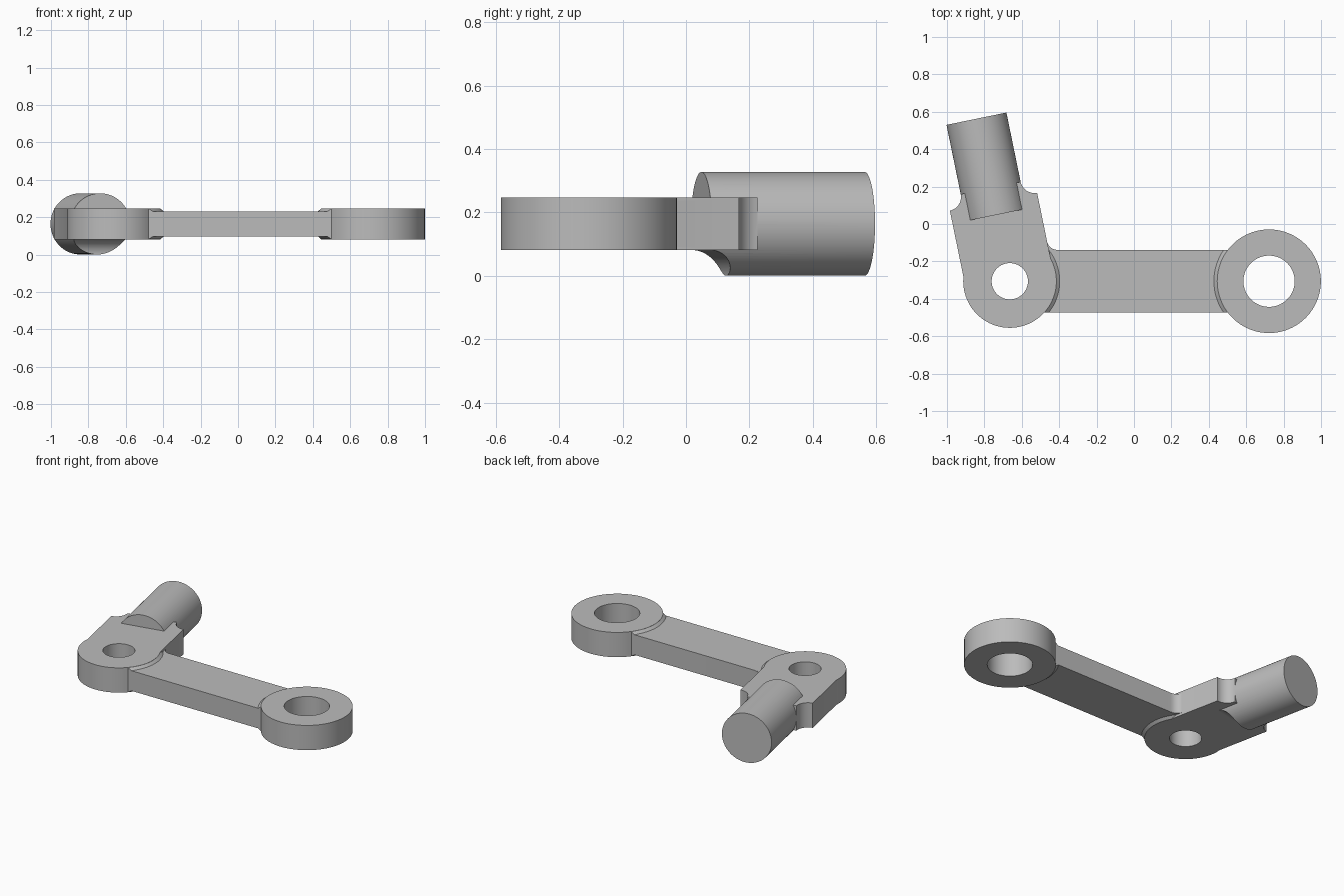
import bpy, bmesh, math
from mathutils import Matrix, Vector

old = bpy.data.objects.get("Cube")
if old:
    bpy.data.objects.remove(old, do_unlink=True)

steel = bpy.data.materials.new("satin grey")
steel.use_nodes = True
GREY = (0.5, 0.5, 0.5, 1)
steel.diffuse_color = GREY
steel.node_tree.nodes["Principled BSDF"].inputs["Base Color"].default_value = GREY

# Main dimensions
MID = 0.164                      # height of the middle plane
HALF = 0.0825                    # half thickness of the eyes
ARM_HALF = 0.067                 # half thickness of the arm
ARM_W = 0.167                    # half width of the arm
ROD_R = 0.1635
FILLET = ROD_R - HALF
SMALL = Vector((-0.664, -0.306, MID))
LARGE = Vector((0.722, -0.306, MID))
SMALL_R, LARGE_R = 0.249, 0.277
TILT = Matrix.Translation(SMALL) @ Matrix.Rotation(math.radians(11.6), 4, 'Z')


def finish(name, bm, matrix):
    bm.transform(matrix)
    bmesh.ops.recalc_face_normals(bm, faces=bm.faces)
    mesh = bpy.data.meshes.new(name)
    bm.to_mesh(mesh)
    bm.free()
    mesh.materials.append(steel)
    obj = bpy.data.objects.new(name, mesh)
    bpy.context.collection.objects.link(obj)
    return obj


def prism(name, outline, half, matrix):
    """Extrude a flat outline evenly to both sides of its plane."""
    bm = bmesh.new()
    face = bm.faces.new([bm.verts.new((x, y, -half)) for x, y in outline])
    up = bmesh.ops.extrude_face_region(bm, geom=[face])
    verts = [v for v in up["geom"] if isinstance(v, bmesh.types.BMVert)]
    bmesh.ops.translate(bm, verts=verts, vec=(0, 0, 2 * half))
    return finish(name, bm, matrix)


def cylinder(name, r1, r2, depth, matrix):
    bm = bmesh.new()
    bmesh.ops.create_cone(bm, cap_ends=True, segments=96, radius1=r1, radius2=r2, depth=depth)
    return finish(name, bm, matrix)


def combine(target, tool, operation):
    mod = target.modifiers.new("combine", 'BOOLEAN')
    mod.operation = operation
    mod.solver = 'EXACT'
    mod.object = tool
    bpy.context.view_layer.objects.active = target
    bpy.ops.object.modifier_apply(modifier=mod.name)
    bpy.data.objects.remove(tool, do_unlink=True)


def arc(cx, cy, r, start, end, steps):
    angles = [math.radians(start + (end - start) * i / steps) for i in range(steps + 1)]
    return [(cx + r * math.cos(a), cy + r * math.sin(a)) for a in angles]


def box_outline(x0, x1, half):
    return [(x0, -half), (x1, -half), (x1, half), (x0, half)]


# Small eye with its slab, flaring in to the rod at the end
SLAB_W, SLAB_END = 0.238, 0.434
flank = math.degrees(math.acos(SLAB_W / SMALL_R))
gap = SLAB_W - ROD_R
outline = arc(0, 0, SMALL_R, -180 - flank, flank, 80)[::-1]
outline = outline + [(-x, y) for x, y in arc(SLAB_W, SLAB_END + gap, gap, 270, 180, 10)]
outline = outline + arc(SLAB_W, SLAB_END + gap, gap, 180, 270, 10)
link = prism("pivot_link", outline, HALF, TILT)

# Rod, scooped above and below where it meets the slab
START, END = 0.362, 0.887
along = Matrix.Translation((0, (START + END) / 2, 0)) @ Matrix.Rotation(math.pi / 2, 4, 'X')
rod = cylinder("rod", ROD_R, ROD_R, END - START, TILT @ along)
for side in (-1, 1):
    place = Matrix.Translation((0, START - 0.002, side * ROD_R)) @ Matrix.Rotation(math.pi / 2, 4, 'Y')
    combine(rod, cylinder("scoop", FILLET, FILLET, 1, TILT @ place), 'DIFFERENCE')
combine(link, rod, 'UNION')

# Arm and large eye
flat = Matrix.Translation((0, SMALL.y, MID))
combine(link, prism("arm", box_outline(SMALL.x, LARGE.x, ARM_W), ARM_HALF, flat), 'UNION')
combine(link, cylinder("large_eye", LARGE_R, LARGE_R, 2 * HALF, Matrix.Translation(LARGE)), 'UNION')

# Thin flares easing the arm faces up to the eyes
FLARE = 0.022
depth = HALF - ARM_HALF + 0.003
for centre, radius in ((SMALL, SMALL_R), (LARGE, LARGE_R)):
    for turn in (0, math.pi):
        lift = Matrix.Translation((0, 0, HALF - 0.0005 - depth / 2))
        place = Matrix.Translation(centre) @ Matrix.Rotation(turn, 4, 'X') @ lift
        flare = cylinder("flare", radius + FLARE, radius, depth, place)
        limit = prism("flare_limit", box_outline(SMALL.x + 0.15, LARGE.x - 0.15, ARM_W - 0.0005), 1, flat)
        combine(flare, limit, 'INTERSECT')
        combine(link, flare, 'UNION')

# Rounded inner corner between arm and slab
corner = Vector((-0.457, SMALL.y + ARM_W))
a = corner + Vector((-0.2, 0.98)) * 0.055
b = corner + Vector((0.055, 0))
curve = [a * (1 - t) ** 2 + corner * 2 * t * (1 - t) + b * t * t for t in [i / 8 for i in range(9)]]
inside = [b - Vector((0, 0.02)), corner - Vector((0.03, 0.02)), a - Vector((0.03, 0))]
combine(link, prism("corner_fillet", [tuple(p) for p in curve + inside], ARM_HALF - 0.0005,
                    Matrix.Translation((0, 0, MID))), 'UNION')

# Bored holes
for centre, radius in ((SMALL, 0.097), (LARGE, 0.137)):
    combine(link, cylinder("bore", radius, radius, 1, Matrix.Translation(centre)), 'DIFFERENCE')

bpy.ops.object.select_all(action='DESELECT')
link.select_set(True)
bpy.context.view_layer.objects.active = link
bpy.ops.object.shade_smooth_by_angle(angle=math.radians(30))
